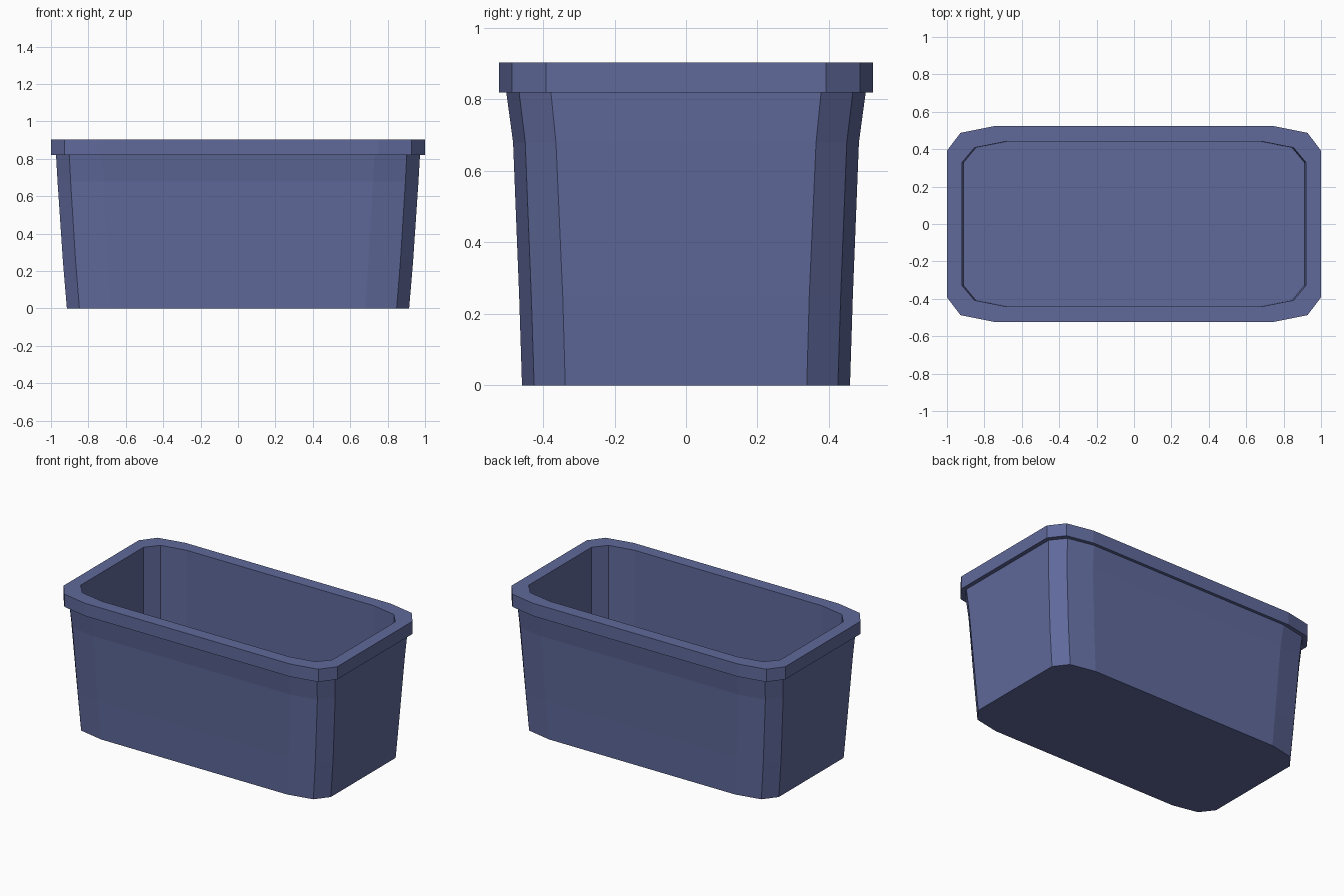
import bpy
import bmesh

if "Cube" in bpy.data.objects:
    bpy.data.objects.remove(bpy.data.objects["Cube"])

# One colour for the whole tub
blue = bpy.data.materials.new("slate_blue")
blue.diffuse_color = (0.115, 0.142, 0.328, 1.0)
blue.use_nodes = True
blue.node_tree.nodes["Principled BSDF"].inputs["Base Color"].default_value = blue.diffuse_color


def outline(end, corner, side):
    """Twelve-point rounded rectangle mirrored from three points of one quarter."""
    quarter = [end, corner, side]
    pts = list(quarter)
    pts += [(-x, y) for x, y in reversed(quarter)]
    pts += [(-x, -y) for x, y in quarter]
    pts += [(x, -y) for x, y in reversed(quarter)]
    return pts


# Cross-sections: up the tapered wall, around the rim, down inside to the thin floor
base = outline((0.915, 0.338), (0.848, 0.425), (0.68, 0.459))
lower = outline((0.936, 0.345), (0.868, 0.433), (0.697, 0.467))
upper = outline((0.965, 0.364), (0.895, 0.450), (0.722, 0.484))
neck = outline((0.973, 0.378), (0.902, 0.467), (0.73, 0.503))
rim = outline((1.0, 0.392), (0.928, 0.487), (0.75, 0.523))
opening = outline((0.920, 0.328), (0.853, 0.408), (0.685, 0.441))
floor = outline((0.912, 0.328), (0.845, 0.408), (0.678, 0.441))
sections = [
    (base, 0.0), (lower, 0.25), (upper, 0.68), (neck, 0.82),
    (rim, 0.82), (rim, 0.904), (opening, 0.904), (opening, 0.09), (floor, 0.008),
]

# Loft the sections into a closed shell
bm = bmesh.new()
rings = [[bm.verts.new((x, y, z)) for x, y in pts] for pts, z in sections]
for a, b in zip(rings, rings[1:]):
    for i in range(len(a)):
        j = (i + 1) % len(a)
        bm.faces.new((a[i], a[j], b[j], b[i]))
bm.faces.new(list(reversed(rings[0])))   # underside
bm.faces.new(rings[-1])                  # inner floor
bmesh.ops.recalc_face_normals(bm, faces=bm.faces)

mesh = bpy.data.meshes.new("planter_tub")
bm.to_mesh(mesh)
bm.free()
mesh.materials.append(blue)
tub = bpy.data.objects.new("planter_tub", mesh)
bpy.context.collection.objects.link(tub)
